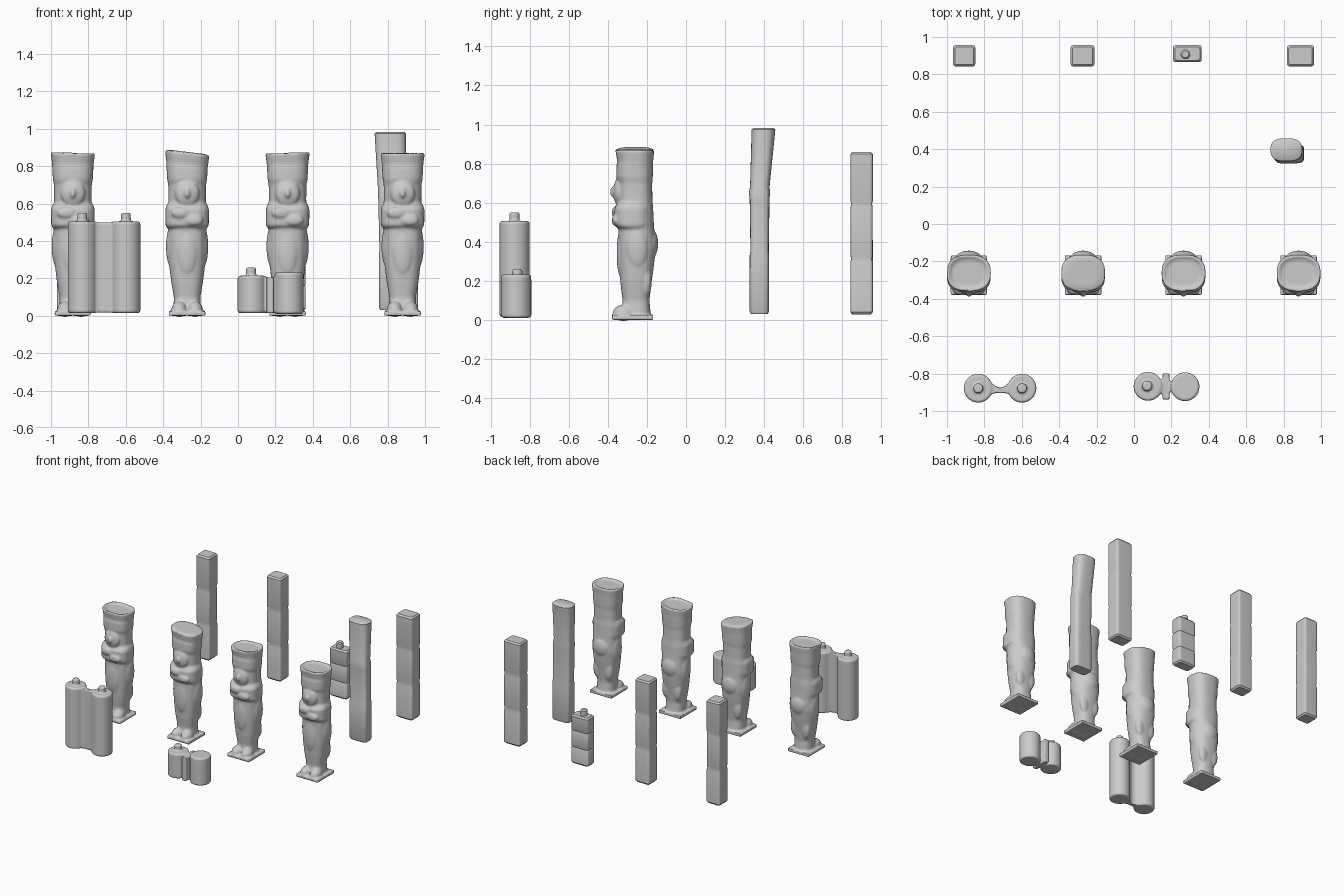
import bpy, bmesh, math
from mathutils import Matrix, Vector

if "Cube" in bpy.data.objects:
    bpy.data.objects.remove(bpy.data.objects["Cube"])

SEG = 32


def loft(bm, rings, cx, tilt=0.0):
    """Closed skin through rounded sections: (z, front y, back y, half width, squareness, x shift)."""
    loops = []
    for r in rings:
        z, f, b, rx, n = r[:5]
        dx = r[5] if len(r) > 5 else 0
        cy, ry = (f + b) / 2, (b - f) / 2
        loop = []
        for i in range(SEG):
            t = 2 * math.pi * (i + 0.5) / SEG
            c, s = math.cos(t), math.sin(t)
            x = math.copysign(abs(c) ** (2 / n), c) * rx + dx
            y = math.copysign(abs(s) ** (2 / n), s) * ry + cy
            zz = z + (tilt * x if z > 0.8 else 0)
            loop.append(bm.verts.new((cx + x, y, zz)))
        loops.append(loop)
    for a, b in zip(loops, loops[1:]):
        for i in range(SEG):
            j = (i + 1) % SEG
            bm.faces.new((a[i], a[j], b[j], b[i]))
    bm.faces.new(loops[0][::-1])
    bm.faces.new(loops[-1])


def blob(bm, loc, size):
    m = Matrix.Translation(loc) @ Matrix.Diagonal(Vector((*size, 1)))
    bmesh.ops.create_uvsphere(bm, u_segments=20, v_segments=12, radius=1, matrix=m)


def box(bm, lo, hi):
    lo, hi = Vector(lo), Vector(hi)
    m = Matrix.Translation((lo + hi) / 2) @ Matrix.Diagonal(Vector((*(hi - lo), 1)))
    bmesh.ops.create_cube(bm, size=1, matrix=m)


def drum(bm, x, y, r, z0, z1, bevel=0.008):
    loft(bm, [(z, y - q, y + q, q, 2) for z, q in
              ((z0, r - bevel), (z0 + bevel, r), (z1 - bevel, r), (z1, r - bevel))], x)


def finish(bm, name, voxel=0, smooth=0):
    bmesh.ops.recalc_face_normals(bm, faces=bm.faces)
    me = bpy.data.meshes.new(name)
    bm.to_mesh(me)
    bm.free()
    ob = bpy.data.objects.new(name, me)
    bpy.context.collection.objects.link(ob)
    if voxel:
        mod = ob.modifiers.new("fuse", 'REMESH')
        mod.mode = 'VOXEL'
        mod.voxel_size = voxel
        mod.use_smooth_shade = True
        sm = ob.modifiers.new("soften", 'SMOOTH')
        sm.iterations = smooth
    else:
        bpy.ops.object.select_all(action='DESELECT')
        ob.select_set(True)
        bpy.context.view_layer.objects.active = ob
        bpy.ops.object.shade_smooth_by_angle(angle=math.radians(35))
    return ob


# Warrior statues: body, headdress, arms, face, feet and plinth fused together
BODY = [(0.02, -.33, -.18, .074, 2.6), (0.10, -.325, -.187, .071, 2.5),
        (0.18, -.335, -.178, .085, 2.5), (0.27, -.342, -.165, .096, 2.5),
        (0.36, -.346, -.155, .102, 2.5), (0.46, -.346, -.162, .101, 2.5),
        (0.50, -.352, -.165, .108, 2.5), (0.57, -.355, -.168, .108, 2.5),
        (0.61, -.348, -.172, .100, 2.5), (0.70, -.348, -.173, .101, 2.5),
        (0.73, -.357, -.170, .107, 2.5), (0.79, -.357, -.168, .110, 2.5),
        (0.81, -.352, -.168, .111, 2.5), (0.87, -.362, -.163, .119, 2.5)]


def statue(cx, tilt, dish, name):
    bm = bmesh.new()
    top = [(0.872, -.352, -.173, .108, 2.5), (0.872 - dish, -.335, -.19, .09, 2.4)]
    loft(bm, BODY + top, cx, tilt)
    # folded arms
    loft(bm, [(0.470, -.350, -.19, .108, 2.8), (0.485, -.366, -.18, .116, 2.8),
              (0.570, -.368, -.18, .117, 2.8), (0.595, -.350, -.19, .108, 2.8)], cx)
    blob(bm, (cx - .035, -.362, .55), (.05, .018, .03))
    blob(bm, (cx + .035, -.362, .51), (.05, .018, .03))
    # face, nose and beard
    blob(bm, (cx, -.345, .655), (.065, .028, .07))
    blob(bm, (cx, -.372, .655), (.016, .018, .028))
    # apron and seat
    blob(bm, (cx, -.335, .34), (.05, .02, .12))
    blob(bm, (cx, -.185, .39), (.07, .043, .08))
    for s in (-1, 1):
        # hip plates, calves and feet
        blob(bm, (cx + s * .085, -.25, .37), (.028, .055, .11))
        blob(bm, (cx + s * .045, -.20, .20), (.04, .025, .08))
        blob(bm, (cx + s * .042, -.32, .035), (.042, .056, .042))
    box(bm, (cx - .098, -.38, 0), (cx + .098, -.168, .024))
    finish(bm, name, 0.008, 3)


statue(-.883, -0.02, .014, "warrior_statue_1")
statue(-.272, -0.12, -.004, "warrior_statue_2")
statue(.265, 0.03, .012, "warrior_statue_3")
statue(.880, 0.0, .014, "warrior_statue_4")


# Square pillars along the back
def pillar(cx, rx, f, b, z0, z1, name, peg=False):
    bm = bmesh.new()
    h = z1 - z0
    prof = [(0, -.010), (.012 / h, 0), (.32, 0), (.34, -.004), (.36, -.001),
            (.66, -.001), (.68, -.004), (.70, 0), (1 - .012 / h, 0), (1, -.010)]
    loft(bm, [(z0 + h * t, f - d, b + d, rx + d, 9) for t, d in prof], cx)
    if peg:
        drum(bm, cx - .01, .907, .026, z1 - .01, z1 + .045)
    finish(bm, name)


pillar(-.908, .060, .842, .957, .027, .86, "back_pillar_1")
pillar(-.275, .064, .842, .957, .027, .86, "back_pillar_2")
pillar(.285, .077, .865, .957, .027, .42, "short_back_pillar", True)
pillar(.890, .073, .842, .957, .027, .86, "back_pillar_3")

# Flared oval post
bm = bmesh.new()
loft(bm, [(.030, .332, .420, .072, 5, .022), (.045, .325, .425, .078, 5, .022),
          (.33, .326, .426, .077, 5, .021), (.35, .330, .424, .075, 4.5, .021),
          (.62, .326, .428, .078, 4, .018), (.65, .322, .431, .079, 3.5, .017),
          (.68, .328, .428, .076, 3.2, .014), (.975, .336, .458, .084, 2.8, .004),
          (.982, .346, .448, .074, 2.8, .004)], .81)
finish(bm, "flared_post")


# Web joining paired drums, extruded from a waisted outline
def web(bm, pts, y, z0, z1):
    outline = [(x, y + b - w) for x, w, b in pts] + [(x, y + b + w) for x, w, b in pts[::-1]]
    vs = [bm.verts.new((x, yy, z0)) for x, yy in outline]
    face = bm.faces.new(vs)
    ext = bmesh.ops.extrude_face_region(bm, geom=[face])['geom']
    bmesh.ops.translate(bm, vec=(0, 0, z1 - z0),
                        verts=[v for v in ext if isinstance(v, bmesh.types.BMVert)])


# Tall drum pair
bm = bmesh.new()
for x in (-.833, -.599):
    drum(bm, x, -.878, .077, .014, .505)
    drum(bm, x, -.878, .026, .49, .55, .004)
web(bm, [(-.80, .05, 0), (-.765, .032, 0), (-.74, .018, -.008), (-.716, .015, -.012),
         (-.69, .018, -.008), (-.667, .032, 0), (-.63, .05, 0)], -.878, .018, .498)
finish(bm, "tall_drum_pair", 0.006, 2)

# Short drum pair with a dividing slab
bm = bmesh.new()
drum(bm, .075, -.868, .077, .014, .214)
drum(bm, .07, -.865, .027, .20, .257, .004)
drum(bm, .273, -.870, .077, .010, .232)
web(bm, [(.10, .05, 0), (.135, .036, 0), (.155, .036, 0), (.175, .05, 0)], -.868, .02, .205)
box(bm, (.153, -.938, .014), (.190, -.798, .205))
web(bm, [(.18, .025, 0), (.205, .02, 0), (.23, .025, 0)], -.870, .02, .205)
finish(bm, "short_drum_pair", 0.006, 2)
